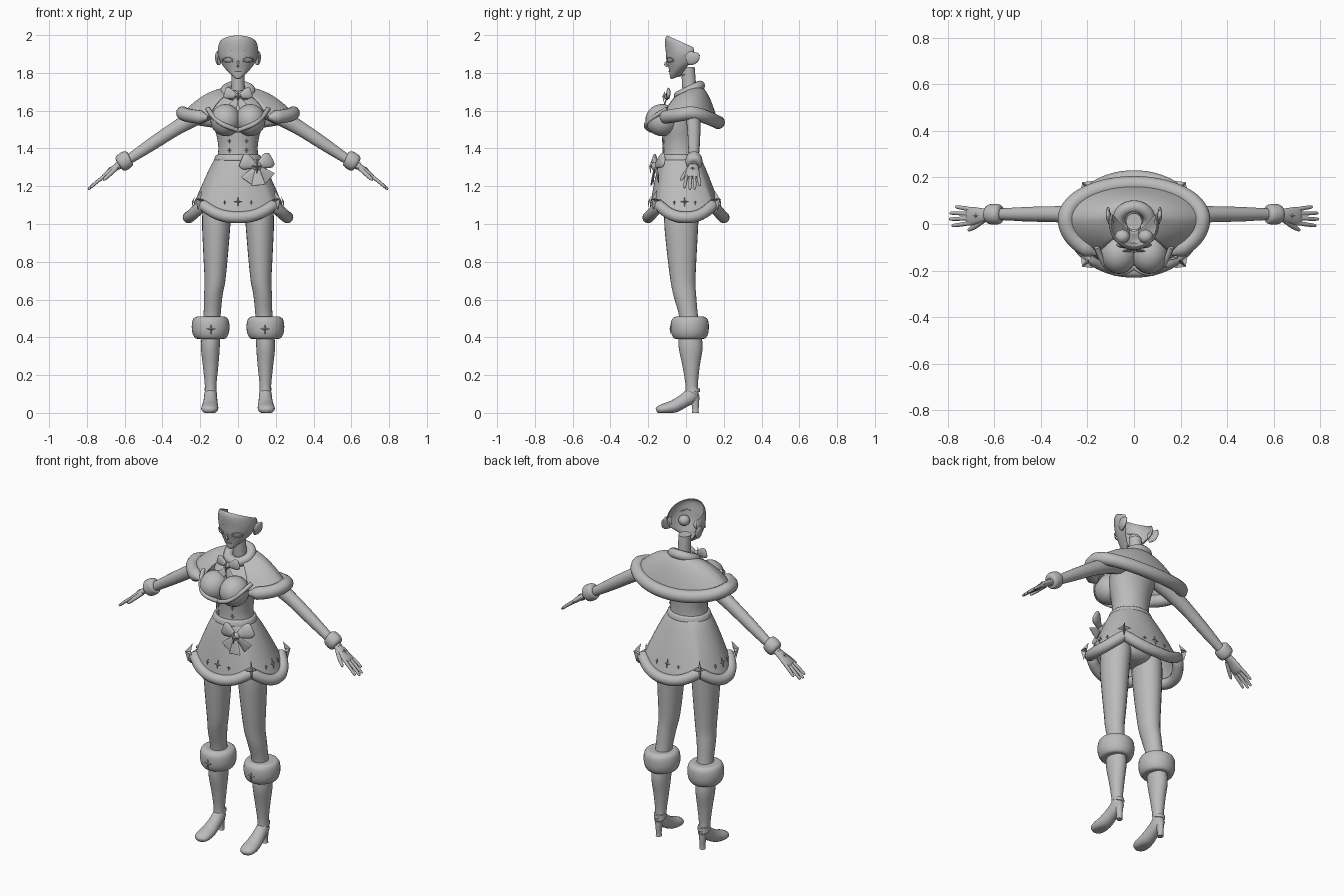
import bpy, bmesh, math
from mathutils import Vector
from math import sin, cos, pi, radians

if "Cube" in bpy.data.objects:
    bpy.data.objects.remove(bpy.data.objects["Cube"])

grey = bpy.data.materials.new("grey clay")
grey.diffuse_color = (0.5, 0.5, 0.5, 1)
grey.use_nodes = True
grey.node_tree.nodes["Principled BSDF"].inputs["Base Color"].default_value = grey.diffuse_color


def finish(name, bm, thick=0.0, angle=50):
    bmesh.ops.recalc_face_normals(bm, faces=bm.faces)
    me = bpy.data.meshes.new(name)
    bm.to_mesh(me)
    bm.free()
    me.materials.append(grey)
    ob = bpy.data.objects.new(name, me)
    bpy.context.collection.objects.link(ob)
    if thick:
        mod = ob.modifiers.new("thickness", 'SOLIDIFY')
        mod.thickness = thick
    bpy.ops.object.select_all(action='DESELECT')
    ob.select_set(True)
    bpy.context.view_layer.objects.active = ob
    bpy.ops.object.shade_smooth_by_angle(angle=radians(angle))
    return ob


def skin(name, rings, round_ring=True, loop=False, cap=True, thick=0.0, angle=50):
    """Bridge a list of point rings into one surface."""
    bm = bmesh.new()
    vs = [[bm.verts.new(p) for p in r] for r in rings]
    n, m = len(rings[0]), len(rings)
    for i in range(m if loop else m - 1):
        a, b = vs[i], vs[(i + 1) % m]
        for j in range(n if round_ring else n - 1):
            k = (j + 1) % n
            bm.faces.new((a[j], a[k], b[k], b[j]))
    if cap and not loop:
        bm.faces.new(vs[0])
        bm.faces.new(vs[-1])
    return finish(name, bm, thick, angle)


def spline(rows, k=4):
    """Smooth a list of equal-length number rows."""
    out, m = [], len(rows)
    for i in range(m - 1):
        p = [rows[max(0, min(m - 1, i + d))] for d in (-1, 0, 1, 2)]
        for s in range(k):
            t = s / k
            out.append([0.5 * (2 * b + (c - a) * t + (2 * a - 5 * b + 4 * c - d) * t * t
                               + (3 * b - a - 3 * c + d) * t ** 3) for a, b, c, d in zip(*p)])
    return out + [list(rows[-1])]


def loft(name, rows, n=28, side=1):
    """Rows of (z, centre x, centre y, half width, half depth)."""
    skin(name, [[(side * (cx + rx * cos(2 * pi * j / n)), cy + ry * sin(2 * pi * j / n), z)
                 for j in range(n)] for z, cx, cy, rx, ry in spline(rows)])


def tube(name, rows, n=14, side=1, up=(0, 1, 0), loop=False, k=4, floor=None):
    """Rows of (x, y, z, radius across, radius along up)."""
    rows = rows if k == 1 else spline(rows, k)
    pts, m, rings = [Vector(r[:3]) for r in rows], len(rows), []
    for i, r in enumerate(rows):
        a = pts[(i - 1) % m] if loop else pts[max(0, i - 1)]
        b = pts[(i + 1) % m] if loop else pts[min(m - 1, i + 1)]
        t = (b - a).normalized()
        s = t.cross(Vector(up)).normalized()
        u = s.cross(t)
        ring = []
        for j in range(n):
            p = pts[i] + s * r[3] * cos(2 * pi * j / n) + u * r[4] * sin(2 * pi * j / n)
            ring.append((side * p.x, p.y, p.z if floor is None else max(floor, p.z)))
        rings.append(ring)
    skin(name, rings, loop=loop)


def ball(name, loc, scale):
    bm = bmesh.new()
    bmesh.ops.create_uvsphere(bm, u_segments=24, v_segments=14, radius=1)
    bmesh.ops.scale(bm, vec=scale, verts=bm.verts)
    bmesh.ops.translate(bm, vec=loc, verts=bm.verts)
    finish(name, bm)


def star(name, loc, normal, size, height=0.008):
    """Four-pointed star with a raised centre."""
    q = Vector(normal).to_track_quat('Z', 'Y')
    bm = bmesh.new()
    rim = []
    for i in range(8):
        r = size * ((1 if i % 4 == 0 else 0.7) if i % 2 == 0 else 0.2)
        rim.append(bm.verts.new(Vector(loc) + q @ Vector((r * sin(i * pi / 4), r * cos(i * pi / 4), 0))))
    top = bm.verts.new(Vector(loc) + q @ Vector((0, 0, height)))
    for i in range(8):
        bm.faces.new((rim[i], rim[(i + 1) % 8], top))
    bm.faces.new(rim)
    finish(name, bm, angle=10)


def bow(name, c, lobes, tails, s, knot):
    """Lobes and tails given as (angle in degrees, length, backward drift)."""
    for kind, items in (("loop", lobes), ("tail", tails)):
        for i, (ang, length, back) in enumerate(items):
            d = Vector((cos(radians(ang)) * length, back, sin(radians(ang)) * length))
            prof = [(0, .25, .3), (.3, .6, .6), (.7, 1, .8), (.95, .85, .5), (1, .5, .15)]
            if kind == "tail":
                prof = [(0, .2, .2), (.5, .55, .25), (.93, .85, .2), (1, .8, .1)]
            tube(f"{name}_{kind}_{i}", [(*(Vector(c) + d * t), w * s, h * s * .45) for t, w, h in prof])
    ball(name + "_knot", c, (knot, knot * .8, knot))
    star(name + "_star", (c[0], c[1] - knot * .75, c[2]), (0, -1, 0.1), knot * 1.8, .012)


# Head: open face shell, each row sheared so jaw and brow edges slope
rows = [(1.785, .03, -.03, -.01, -.4), (1.768, .022, -.076, -.04, -.4), (1.782, .045, -.085, -.03, -.4),
        (1.802, .066, -.087, -.02, -.32), (1.83, .086, -.093, -.005, -.2), (1.87, .100, -.104, 0, -.05),
        (1.91, .107, -.107, 0, .1), (1.95, .107, -.111, 0, .25), (1.98, .104, -.11, 0, .36),
        (1.998, .1, -.1, 0, .45)]
face = []
for z, w, yf, yc, sh in spline(rows, 3):
    ring = []
    for j in range(33):
        a = radians(-112 + 7 * j)
        y = yc - (yc - yf) * cos(a)
        ring.append((w * sin(a), y, z - sh * (y - yf)))
    face.append(ring)
skin("head", face, round_ring=False, cap=False, thick=.004)
tube("nose", [(0, -.10, 1.862, .004, .004), (0, -.109, 1.845, .007, .007), (0, -.096, 1.834, .005, .005)], 10, up=(1, 0, 0))
tube("mouth", [(x, -.091 + 6 * x * x, 1.808, .003, .003) for x in (-.018, 0, .018)], 8)
for s, tag in ((1, "left"), (-1, "right")):
    tube(tag + "_ear", [(.098, .005, 1.87, .03, .012), (.108, .03, 1.878, .036, .012), (.112, .052, 1.888, .028, .009),
                        (.11, .068, 1.9, .008, .004)], side=s, up=(1, 0, 0))
    ball(tag + "_eyeball", (s * .05, -.054, 1.875), (.032, .03, .03))
    for nm, z, bend in (("upper_lid", 1.882, -.012), ("lower_lid", 1.858, .004), ("brow", 1.925, -.008)):
        tube(f"{tag}_{nm}", [(x, -.106 * math.sqrt(1 - (x / .104) ** 2), z + bend * ((x - .055) / .027) ** 2, .003, .003)
                             for x in (.028, .045, .062, .082)], 8, side=s)

# Neck, torso and bust
loft("neck", [(1.62, 0, .03, .045, .045), (1.72, 0, .018, .036, .038), (1.83, 0, .01, .034, .036)])
loft("torso", [(1.06, 0, -.02, .05, .05), (1.09, 0, -.02, .12, .09), (1.2, 0, -.02, .15, .105), (1.3, 0, -.03, .122, .1),
               (1.38, 0, -.03, .105, .095), (1.44, 0, -.03, .108, .096), (1.5, 0, -.03, .122, .1),
               (1.56, 0, -.02, .135, .1), (1.61, 0, .005, .145, .085), (1.66, 0, .02, .1, .06), (1.7, 0, .025, .05, .045)], 36)
for s, tag in ((1, "left"), (-1, "right")):
    ball(tag + "_bust", (s * .066, -.127, 1.55), (.08, .088, .085))
    tube(tag + "_neckline_trim", [(.16, -.1, 1.61, .012, .012), (.132, -.165, 1.57, .012, .012),
                                  (.09, -.208, 1.533, .012, .012), (.045, -.208, 1.512, .012, .012),
                                  (0, -.185, 1.495, .012, .012)], 10, side=s)
    for z in (1.44, 1.39):
        star(f"{tag}_bodice_star", (s * .045, -.117, z), (s * .3, -1, 0), .02)

# Legs, boots and fur boot cuffs
for s, tag in ((1, "left"), (-1, "right")):
    loft(tag + "_leg", [(1.13, .1, -.02, .06, .07), (1.1, .108, -.022, .076, .09), (1.0, .115, -.025, .075, .09),
                        (.85, .118, -.022, .066, .079), (.7, .122, -.016, .055, .066), (.62, .131, -.006, .049, .06),
                        (.5, .138, .015, .045, .05), (.36, .146, .024, .05, .064), (.25, .145, .027, .041, .046),
                        (.15, .145, .03, .031, .033), (.09, .145, .032, .032, .036)], 24, s)
    loft(tag + "_boot_cuff", [(.392, .145, .02, .055, .06), (.395, .145, .02, .08, .083), (.42, .145, .02, .095, .097),
                              (.455, .145, .02, .1, .101), (.49, .145, .02, .095, .097), (.508, .145, .02, .08, .08),
                              (.51, .142, .018, .05, .055)], 32, s)
    star(tag + "_cuff_star", (s * .143, -.079, .445), (0, -1, 0), .036)
    tube(tag + "_shoe", [(.145, .042, .135, .031, .032), (.145, .03, .095, .034, .04), (.146, -.015, .062, .037, .036),
                         (.148, -.065, .034, .043, .034), (.15, -.115, .022, .045, .028), (.15, -.145, .016, .034, .02),
                         (.15, -.157, .012, .012, .01)], 20, s, up=(0, 0.3, 1), floor=0)
    loft(tag + "_heel", [(.1, .145, .042, .028, .028), (.06, .145, .048, .019, .022), (.02, .145, .05, .015, .017),
                         (0, .145, .05, .017, .018)], 16, s)

# Arms, wrist cuffs and hands
for s, tag in ((1, "left"), (-1, "right")):
    tube(tag + "_arm", [(.12, .03, 1.61, .045, .045), (.22, .037, 1.568, .045, .042), (.33, .042, 1.505, .038, .035),
                        (.45, .042, 1.427, .034, .032), (.56, .042, 1.354, .027, .026), (.64, .04, 1.305, .02, .024)], 18, s)
    tube(tag + "_wrist_cuff", [(.572, .042, 1.352, .022, .022), (.576, .042, 1.35, .04, .038), (.59, .042, 1.341, .047, .044),
                               (.614, .042, 1.325, .047, .044), (.628, .042, 1.316, .038, .036), (.631, .042, 1.314, .02, .02)], 20, s)
    tube(tag + "_palm", [(.62, .04, 1.317, .018, .022), (.66, .037, 1.291, .016, .032), (.7, .034, 1.259, .014, .04),
                         (.717, .033, 1.246, .009, .036)], 16, s)
    for i, (y, dy, tip) in enumerate(((.063, .01, .06), (.044, .003, .084), (.025, -.004, .087), (.005, -.012, .076))):
        tube(f"{tag}_finger_{i}", [(.7, y, 1.258, .01, .0095), (.705 + tip * .5, y + dy * .6, 1.255 - tip * .38, .009, .009),
                                   (.705 + tip * .95, y + dy, 1.255 - tip * .77, .007, .007),
                                   (.707 + tip, y + dy, 1.254 - tip * .82, .002, .002)], 10, s)
    tube(tag + "_thumb", [(.645, .018, 1.295, .012, .012), (.68, -.008, 1.262, .011, .011),
                          (.707, -.024, 1.237, .008, .008), (.713, -.027, 1.23, .002, .002)], 10, s)
    star(tag + "_hand_star", (s * .678, .035, 1.293), (s * .6, 0, .8), .026)


# Scalloped skirt with fur hem, belt and stars (angle 0 is the front)
def skirt(a, t):
    hem = 1.035 + .065 * (1 - abs(cos(2 * a))) ** 1.2
    rx, ry, cy = .112 + .15 * t ** .85, .1 + .1 * t ** .8, -.03 + .03 * t
    return Vector((rx * sin(a), cy - ry * cos(a), 1.36 + (hem - 1.36) * t))


turn = [2 * pi * j / 72 for j in range(72)]
skin("skirt", [[skirt(a, i / 12) for a in turn] for i in range(13)], cap=False, thick=.006)
tube("skirt_fur_hem", [(*skirt(a, 1), .031, .031) for a in turn], 12, up=(0, 0, 1), loop=True, k=1)
loft("belt", [(1.335, 0, -.03, .118, .106), (1.34, 0, -.03, .126, .113), (1.362, 0, -.03, .118, .107), (1.368, 0, -.03, .108, .098)], 40)
for q in range(4):
    for a, t, size, h in ((45, .93, .055, .03), (0, .75, .03, .008), (-17, .78, .016, .006), (17, .78, .016, .006)):
        ang = radians(a + 90 * q)
        p = skirt(ang, t)
        out = Vector((sin(ang), -cos(ang), .25)).normalized()
        star("skirt_star", p + out * (.034 if a == 45 else .006), out, size, h)


# Shoulder cape, open at the front, with fur hem and collar
def cape(a, t):
    back = max(0, -cos(a))
    front = max(0, cos(a))
    rx, ry = .07 + .222 * t, .05 + (.1 if cos(a) < 0 else .125) * t
    hem = 1.588 - .05 * back ** 1.5 - .03 * front
    top = 1.715 + .015 * back - .03 * front
    return Vector((rx * sin(a), .02 - ry * cos(a), top + (hem - top) * t ** 1.9))


span = [radians(33 + 294 * j / 60) for j in range(61)]
skin("cape", [[cape(a, i / 10) for a in span] for i in range(11)], round_ring=False, cap=False, thick=.008)
tube("cape_fur_hem", [(*cape(a, 1), *([.036 * min(1, .3 + .35 * min(j, 60 - j))] * 2)) for j, a in enumerate(span)],
     14, up=(0, 0, 1), k=1)
tube("fur_collar", [(.066 * sin(a), .018 - .056 * cos(a), 1.705 - .027 * cos(a), .027, .027) for a in turn[::2]],
     12, up=(0, 0, 1), loop=True, k=1)

# Throat bow and large waist bow
bow("throat_bow", (0, -.1, 1.675), [(18, .075, .01), (162, .075, .01)], [(-62, .07, -.02), (-118, .07, -.02)], .03, .018)
bow("waist_bow", (.1, -.165, 1.305), [(28, .09, .05), (158, .09, .0)], [(-42, .095, .02), (-85, .1, -.02), (-125, .095, -.01)],
    .042, .024)
